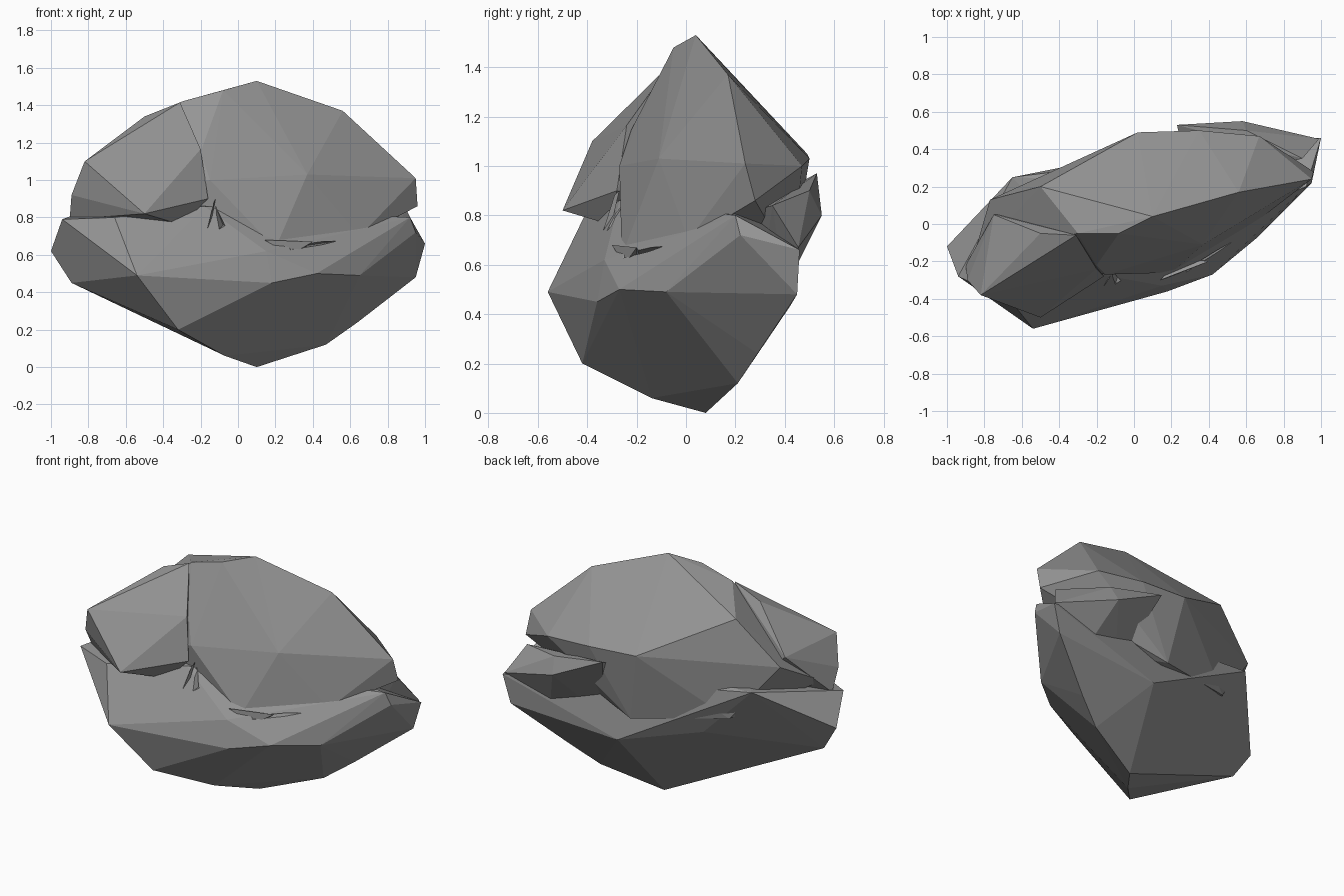
import bpy, bmesh

stone = bpy.data.materials.new("dark_stone")
stone.diffuse_color = (0.3, 0.3, 0.3, 1)


def hull(name, pts):
    """Faceted stone chunk: convex hull around a few corner points."""
    bm = bmesh.new()
    for p in pts:
        bm.verts.new(p)
    bmesh.ops.convex_hull(bm, input=bm.verts)
    junk = [v for v in bm.verts if not v.link_faces]
    bmesh.ops.delete(bm, geom=junk, context='VERTS')
    bmesh.ops.recalc_face_normals(bm, faces=bm.faces)
    me = bpy.data.meshes.new(name)
    bm.to_mesh(me)
    bm.free()
    me.materials.append(stone)
    ob = bpy.data.objects.new(name, me)
    bpy.context.collection.objects.link(ob)
    return ob


def combine(base, other, op):
    """Apply a boolean and discard the operand."""
    mod = base.modifiers.new(op, 'BOOLEAN')
    mod.operation = op
    mod.solver = 'EXACT'
    mod.object = other
    dg = bpy.context.evaluated_depsgraph_get()
    dg.update()
    me = bpy.data.meshes.new_from_object(base.evaluated_get(dg))
    base.modifiers.clear()
    base.data = me
    bpy.data.objects.remove(other)


# Lower half of the boulder, ending in a lip at the crevice
rock = hull("boulder", [
    (.1, .08, 0), (-.07, -.14, .06), (.47, .21, .12), (-.32, -.42, .2),
    (-.54, -.56, .49), (-.89, -.15, .45), (-1, -.12, .62),
    (.64, .29, .24), (.78, .36, .37), (.95, .45, .48), (1, .46, .66),
    (.42, -.27, .5), (.65, -.08, .49), (.18, -.36, .45),
    (-.94, -.28, .79), (-.66, -.41, .8), (-.4, -.39, .72),
    (.15, -.33, .62), (.65, -.02, .67), (.92, .2, .8), (.95, .22, .72),
    (.2, .42, .43), (-.3, .25, .55), (-.65, .25, .9), (-.18, -.27, .86)])

# Main upper block with the broad sloping back
upper = hull("upper_block", [
    (.1, .04, 1.53), (-.08, -.05, 1.48), (.56, .17, 1.37), (-.5, .2, 1.32),
    (-.3, -.05, 1.42), (.02, .49, 1.05), (.35, .5, 1.03), (.67, .47, 1.0),
    (.6, .17, 1.25), (.95, .24, 1.01), (.96, .28, .86), (.37, -.11, 1.03),
    (.65, .01, .7), (.2, -.26, .635), (-.15, -.27, 1.0), (-.2, -.22, 1.15),
    (-.77, .13, 1.05), (-.86, -.18, .87), (-.48, .24, .68), (.1, .43, .6)])

# Overhanging lump at upper left
lump = hull("left_lump", [
    (-.5, -.5, .82), (-.82, -.38, 1.1), (-.2, -.24, 1.165), (-.89, -.3, .92),
    (-.9, -.22, .79), (-.31, -.06, 1.415), (-.5, -.05, 1.34),
    (-.16, -.28, .9), (-.75, .05, 1.08), (-.4, .05, .8), (-.3, -.3, .76)])

# Jutting ledge at the back right
ledge = hull("back_ledge", [
    (.58, .55, .8), (.23, .53, .97), (.99, .455, .67), (.9, .35, .84),
    (.3, .2, .8), (.4, .3, .5), (.7, .4, .5), (.6, .5, .9)])

for part in (upper, lump, ledge):
    combine(rock, part, 'UNION')

# Chipped recesses: front crack and right-hand crevice
chips = [
    [(-.18, -.6, 1.0), (-.0, -.6, .73), (-.19, -.6, .63), (-.12, -.25, .86),
     (-.08, -.26, .76)],
    [(.15, -.5, .67), (.2, -.5, .58), (.42, -.4, .63), (.64, -.2, .69),
     (.3, -.19, .64), (.5, -.07, .67)],
]
for pts in chips:
    combine(rock, hull("chip_cutter", pts), 'DIFFERENCE')

# Small broken flakes left in the cracks
hull("front_sliver", [(-.19, -.37, .63), (-.17, -.33, .64), (-.12, -.27, .9),
                      (-.13, -.29, .88)])
hull("crevice_flake", [(.14, -.3, .68), (.28, -.25, .6), (.4, -.2, .67),
                       (.25, -.18, .64), (.33, -.2, .62)])
